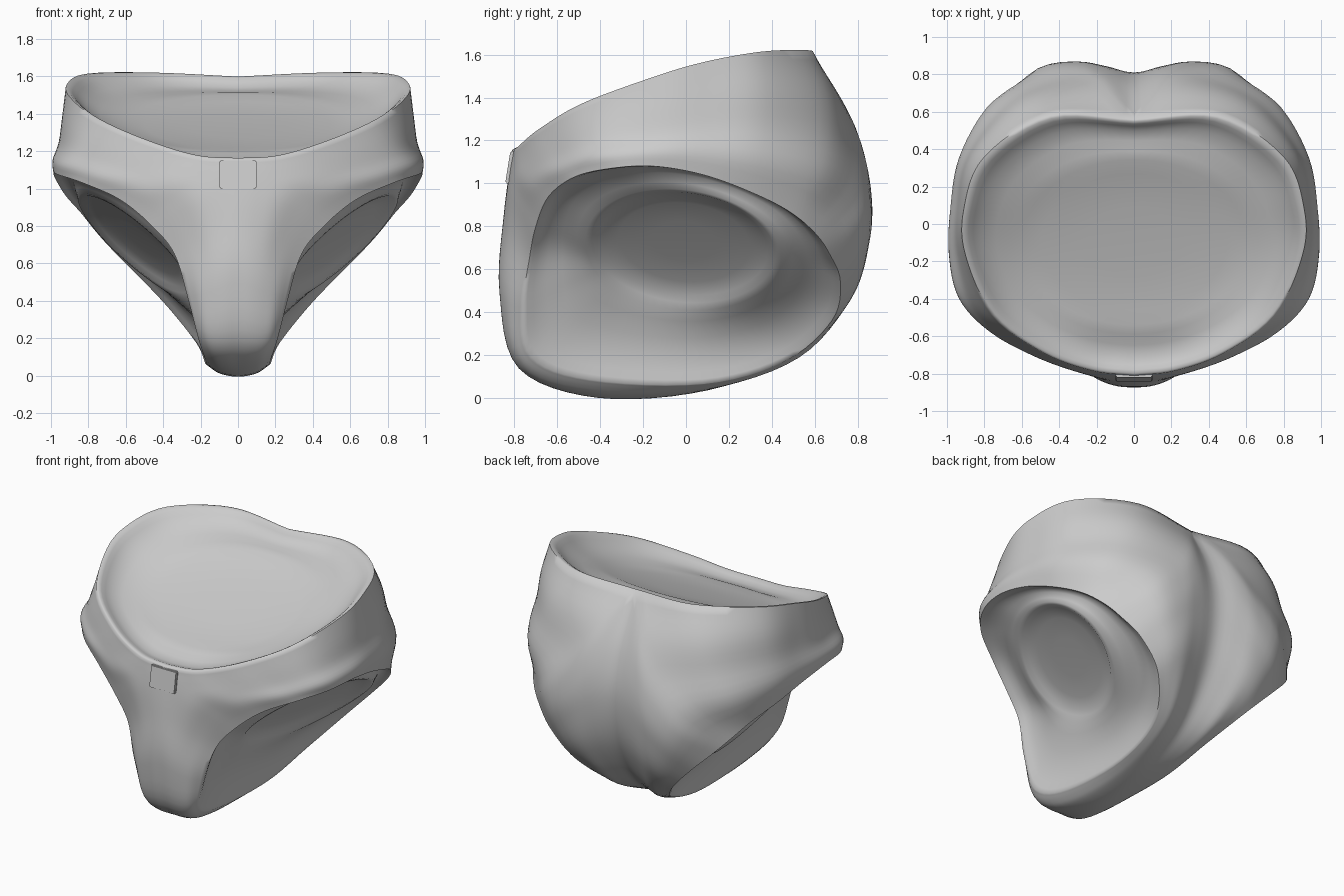
import bpy, bmesh
from math import atan2, cos, sin
from mathutils import Vector as V

if "Cube" in bpy.data.objects:
    bpy.data.objects.remove(bpy.data.objects["Cube"])

# Right half as a band: outer edge (waist rim, then centre seam), bulge line, leg edge
outer = [(0, -.81, 1.155), (.22, -.785, 1.17), (.48, -.69, 1.25), (.75, -.49, 1.37), (.90, -.17, 1.49),
         (.91, .08, 1.565), (.80, .36, 1.615), (.45, .58, 1.62), (0, .56, 1.597),
         (0, .745, 1.25), (0, .81, .92), (0, .73, .55), (0, .48, .2), (0, .1, .035),
         (0, -.41, 0), (0, -.78, .14), (0, -.87, .5), (0, -.85, .85)]
middle = [(.24, -.81, .97), (.42, -.75, 1.05), (.67, -.62, 1.12), (.87, -.44, 1.19), (.95, -.16, 1.23),
          (.95, .09, 1.26), (.89, .37, 1.27), (.66, .66, 1.24), (.34, .80, 1.17),
          (.31, .86, .98), (.29, .86, .77), (.24, .78, .49), (.15, .53, .19), (.11, .09, .04),
          (.11, -.43, .025), (.13, -.77, .14), (.14, -.85, .45), (.17, -.83, .76)]
leg = [(.46, -.70, .8), (.63, -.64, .94), (.83, -.52, 1.03), (.95, -.35, 1.07), (.985, -.15, 1.08),
       (.97, .08, 1.04), (.92, .3, .96), (.84, .48, .87), (.76, .6, .77),
       (.67, .67, .67), (.54, .72, .54), (.37, .68, .36), (.22, .46, .17), (.175, .08, .065),
       (.175, -.45, .085), (.21, -.72, .19), (.27, -.76, .42), (.34, -.73, .65)]
# Extra outward fullness per station: edge to bulge line, bulge line to leg
upper_full = [0, 0, 0, 0, 0, 0, .01, .02, .025, .01, 0, 0, 0, 0, 0, 0, 0, 0]
lower_full = [0, .01, .015, .02, .02, .02, .03, .05, .065, .055, .03, .01, 0, 0, 0, .01, .01, 0]
CORNER = 8      # station of the rear waist centre; station 0 is the front one
STEPS = 6
RADIAL = 4


def catmull(a, b, c, d, t):
    return 0.5 * (2 * b + (c - a) * t + (2 * a - 5 * b + 4 * c - d) * t * t
                  + (3 * b - a - 3 * c + d) * t ** 3)


def closed_spline(points, corners=()):
    p, n, out = [V(q) for q in points], len(points), []
    for i in range(n):
        b, c = p[i], p[(i + 1) % n]
        a = 2 * b - c if i in corners else p[i - 1]
        d = 2 * c - b if (i + 1) % n in corners else p[(i + 2) % n]
        out += [catmull(a, b, c, d, k / STEPS) for k in range(STEPS)]
    return out


O = closed_spline(outer, (0, CORNER))
M = closed_spline(middle)
L = closed_spline(leg)
FU = [v.x for v in closed_spline([(f, 0, 0) for f in upper_full])]
FL = [v.x for v in closed_spline([(f, 0, 0) for f in lower_full])]
N = len(O)
rim_end = CORNER * STEPS

bm = bmesh.new()


def strip(rows, closed):
    """Skin a list of point rows with quads."""
    grid = [[bm.verts.new(p) for p in row] for row in rows]
    for r, s in zip(grid, grid[1:]):
        n = len(r)
        for j in range(n if closed else n - 1):
            k = (j + 1) % n
            bm.faces.new((r[j], r[k], s[k], s[j]))


# Fabric shell: a smooth spline from outer edge to leg edge at every step
columns = []
for j in range(N):
    o, m, l = O[j], M[j], L[j]
    out = V((m.x, m.y, 0)).normalized()
    # near the waist the surface runs straight off the rim, on the seam it mirrors
    seam = max(0, min(1, (j - rim_end) / 9, (N - j) / 9))
    before = 2 * o - m
    mirrored = V((-m.x, m.y, m.z))
    p = catmull(before.lerp(mirrored, seam), o, m, l, .5) + out * FU[j]
    q = catmull(o, m, l, 2 * l - m, .5) + out * FL[j]
    start = (2 * o - p).lerp(V((-p.x, p.y, p.z)), seam)
    knots = [start, o, p, m, q, l, 2 * l - q]
    columns.append([catmull(*knots[i:i + 4], k / RADIAL) for i in range(4) for k in range(RADIAL)] + [l])
strip(list(zip(*columns)), True)


def cap(edge, centre, u, v, ru, rv, push, rings, closed):
    """Recess: blend the edge into a flat ellipse, then shrink the ellipse.
    rings = (blend towards ellipse, ellipse scale, depth)."""
    c, u, v, push = V(centre), V(u).normalized(), V(v).normalized(), V(push).normalized()
    out = []
    for w, s, d in rings:
        row = []
        for p in edge:
            a = atan2((p - c).dot(v) / rv, (p - c).dot(u) / ru)
            e = c + (u * ru * cos(a) + v * rv * sin(a)) * s
            row.append(p.lerp(e, w) + push * d)
        out.append(row)
    strip(out, closed)


# Leg recess and waist dish
cap(L, (.58, -.02, .67), (1, 0, .95), (.25, 1, -.08), .38, .45, (-1, .2, 1),
    [(0, 1, 0), (.05, 1, .008), (.12, 1, .025), (.28, 1, .05), (.5, 1, .06), (.75, 1, .05),
     (.92, 1, .04), (1, .98, .045), (1, .9, .065), (1, .7, .08), (1, .35, .085), (1, .001, .085)], True)
cap(O[:rim_end + 1], (0, -.1, 1.36), (1, 0, 0), (0, 1, .34), .62, .48, (0, .3, -1),
    [(0, 1, 0), (.05, 1, -.006), (.12, 1, -.002), (.2, 1, .012), (.35, 1, .03), (.6, 1, .03),
     (.85, 1, .012), (1, .97, .008), (1, .8, .02), (1, .4, .03), (1, .001, .03)], False)

# Mirror to the left half and weld
for v in bm.verts:
    if abs(v.co.x) < 1e-4:
        v.co.x = 0
geom = bm.verts[:] + bm.edges[:] + bm.faces[:]
copy = bmesh.ops.duplicate(bm, geom=geom)["geom"]
for v in copy:
    if isinstance(v, bmesh.types.BMVert):
        v.co.x = -v.co.x
bmesh.ops.remove_doubles(bm, verts=bm.verts[:], dist=.002)
bmesh.ops.recalc_face_normals(bm, faces=bm.faces[:])


def finish(mesh_bm, name, angle):
    me = bpy.data.meshes.new(name)
    mesh_bm.to_mesh(me)
    mesh_bm.free()
    ob = bpy.data.objects.new(name, me)
    bpy.context.collection.objects.link(ob)
    bpy.ops.object.select_all(action='DESELECT')
    ob.select_set(True)
    bpy.context.view_layer.objects.active = ob
    bpy.ops.object.shade_smooth_by_angle(angle=angle)


finish(bm, "briefs_body", 1.2)

# Small flat tab at the front of the waistband, nearly flush
tab = bmesh.new()
bmesh.ops.create_cube(tab, size=1)
for v in tab.verts:
    up = v.co.z > 0
    v.co = V((v.co.x * .2, v.co.y * .03 + (-.804 if up else -.828), 1.15 if up else 1.0))
bmesh.ops.bevel(tab, geom=tab.edges[:], offset=.006, segments=2, affect='EDGES')
finish(tab, "waist_tab", 0.6)
